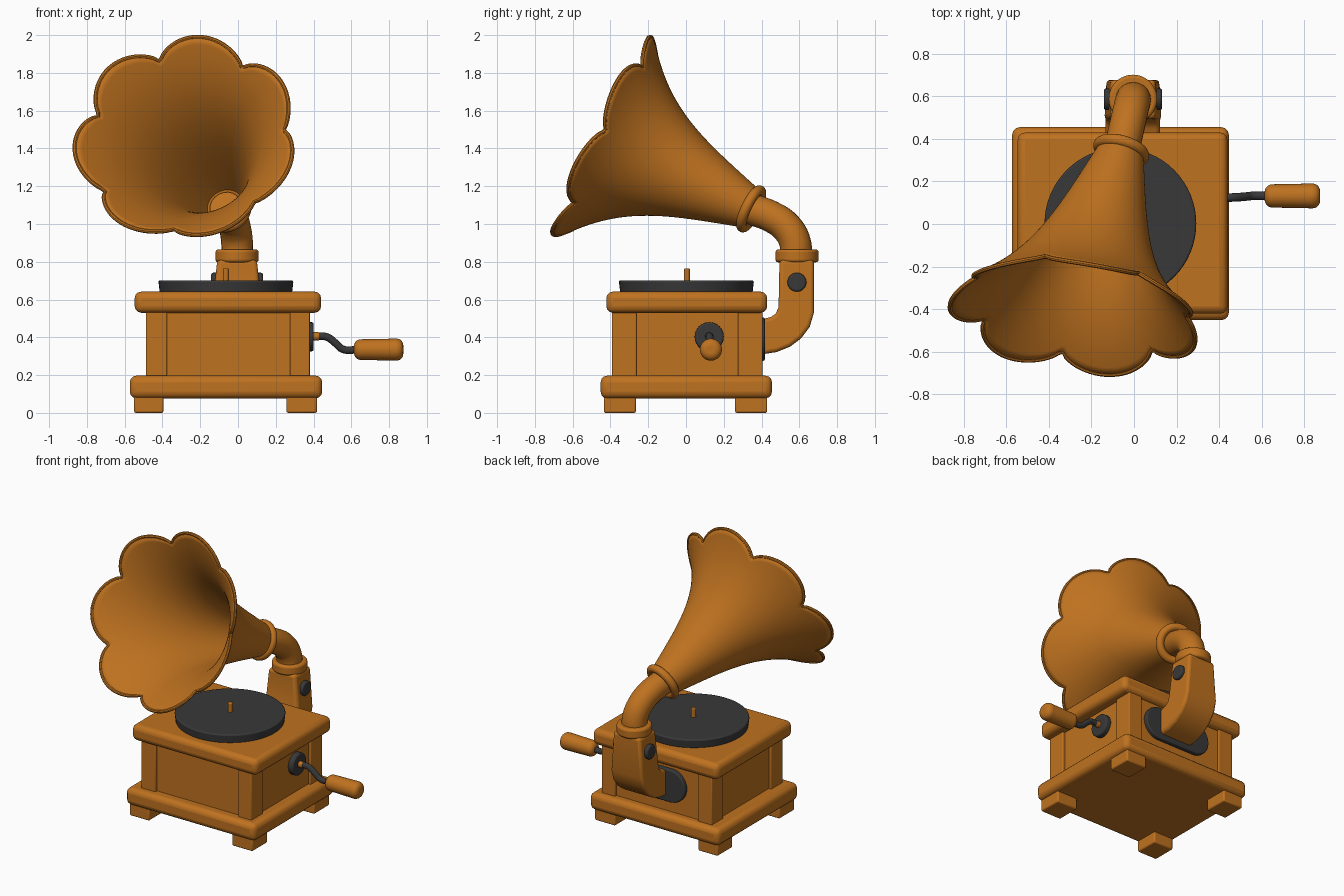
import bpy, bmesh, math
from mathutils import Vector

if "Cube" in bpy.data.objects:
    bpy.data.objects.remove(bpy.data.objects["Cube"])

def material(name, col):
    m = bpy.data.materials.new(name)
    m.diffuse_color = (*col, 1)
    m.use_nodes = True
    m.node_tree.nodes["Principled BSDF"].inputs["Base Color"].default_value = m.diffuse_color
    return m

WOOD = material("warm_orange_wood", (0.52, 0.168, 0.014))
DARK = material("dark_grey", (0.04, 0.04, 0.04))

def select(ob):
    bpy.ops.object.select_all(action='DESELECT')
    ob.select_set(True)
    bpy.context.view_layer.objects.active = ob

def finish(ob, mat, bevel=0, segs=3):
    ob.data.materials.clear()
    ob.data.materials.append(mat)
    if bevel:
        b = ob.modifiers.new("bevel", 'BEVEL')
        b.width, b.segments, b.limit_method = bevel, segs, 'ANGLE'
        b.angle_limit = math.radians(40)
    select(ob)
    bpy.ops.object.shade_smooth_by_angle(angle=math.radians(40))
    return ob

def from_bmesh(name, bm):
    bmesh.ops.recalc_face_normals(bm, faces=bm.faces)
    me = bpy.data.meshes.new(name)
    bm.to_mesh(me)
    bm.free()
    ob = bpy.data.objects.new(name, me)
    bpy.context.collection.objects.link(ob)
    return ob

def box(name, lo, hi, mat, bevel=0):
    lo, hi = Vector(lo), Vector(hi)
    bpy.ops.mesh.primitive_cube_add(size=1)
    ob = bpy.context.object
    ob.name = name
    c, s = (lo + hi) / 2, hi - lo
    for v in ob.data.vertices:
        v.co = Vector([v.co[i] * s[i] + c[i] for i in range(3)])
    return finish(ob, mat, bevel)

def rod(name, a, b, r, mat, bevel=0, r2=None, n=48, segs=3):
    a, b = Vector(a), Vector(b)
    d = b - a
    bpy.ops.mesh.primitive_cone_add(vertices=n, radius1=r, radius2=r if r2 is None else r2,
                                    depth=d.length, location=(a + b) / 2,
                                    rotation=d.to_track_quat('Z', 'Y').to_euler())
    ob = bpy.context.object
    ob.name = name
    return finish(ob, mat, bevel, segs)

def prism(name, pts, direction, mat, bevel=0):
    bm = bmesh.new()
    f = bm.faces.new([bm.verts.new(p) for p in pts])
    ext = bmesh.ops.extrude_face_region(bm, geom=[f])
    bmesh.ops.translate(bm, vec=direction,
                        verts=[g for g in ext['geom'] if isinstance(g, bmesh.types.BMVert)])
    return finish(from_bmesh(name, bm), mat, bevel)

def tube(name, pts, r, mat, closed=False):
    cu = bpy.data.curves.new(name, 'CURVE')
    cu.dimensions, cu.bevel_depth = '3D', r
    cu.bevel_resolution = 2 if closed else 8
    cu.use_fill_caps = True
    if closed:
        sp = cu.splines.new('POLY')
        sp.points.add(len(pts) - 1)
        for p, v in zip(sp.points, pts):
            p.co = (*v, 1)
        sp.use_cyclic_u = True
    else:
        sp = cu.splines.new('BEZIER')
        sp.resolution_u = 8
        sp.bezier_points.add(len(pts) - 1)
        for bp, p in zip(sp.bezier_points, pts):
            bp.co = p
            bp.handle_left_type = bp.handle_right_type = 'AUTO'
    ob = bpy.data.objects.new(name, cu)
    bpy.context.collection.objects.link(ob)
    select(ob)
    bpy.ops.object.convert(target='MESH')
    return finish(bpy.context.object, mat)

# cabinet: slabs, recessed core, corner posts and feet
box("lower_slab", (-.573, -.452, .077), (.446, .455, .197), WOOD, .035)
box("cabinet_core", (-.468, -.373, .18), (.362, .388, .55), WOOD)
box("upper_slab", (-.547, -.422, .53), (.44, .43, .642), WOOD, .035)
for i, (x0, x1) in enumerate(((-.487, -.375), (.275, .38))):
    for j, (y0, y1) in enumerate(((-.392, -.262), (.275, .405))):
        box(f"corner_post_{i}{j}", (x0, y0, .18), (x1, y1, .55), WOOD, .006)
for i, (x0, x1) in enumerate(((-.55, -.395), (.257, .418))):
    for j, (y0, y1) in enumerate(((-.435, -.265), (.26, .43))):
        box(f"foot_{i}{j}", (x0, y0, 0), (x1, y1, .09), WOOD, .01)

# turntable and spindle
rod("turntable", (-.064, .002, .635), (-.064, .002, .702), .35, DARK, .01, .358, 64)
rod("spindle", (-.064, .005, .69), (-.064, .005, .765), .016, WOOD, .006)

# crank
rod("crank_plate", (.355, .123, .403), (.40, .123, .403), .077, DARK, .01)
rod("crank_hub", (.39, .123, .405), (.43, .123, .405), .022, WOOD, .005)
tube("crank_rod", [(.40, .123, .405), (.47, .125, .402), (.515, .128, .37),
                   (.555, .132, .337), (.64, .132, .335)], .02, DARK)
rod("crank_handle", (.614, .132, .335), (.875, .132, .335), .054, WOOD, .036, .059, segs=5)

# back plate: a wide rounded oval
oval = []
for k in range(32):
    a = 2 * math.pi * (k + .5) / 32
    oval.append((-.02 + .115 * math.cos(a) + math.copysign(.145, math.cos(a)),
                 .38, .39 + .115 * math.sin(a)))
prism("back_plate", oval, (0, .037, 0), DARK, .008)

# curved bracket arm (wider below), bolts and collar
arm = [(.40, .31), (.48, .322), (.55, .35), (.61, .395), (.655, .455), (.677, .53), (.677, .81),
       (.495, .81), (.49, .56), (.475, .525), (.45, .508), (.40, .495)]
bracket = prism("bracket_arm", [(-.11, y, z) for y, z in arm], (.21, 0, 0), WOOD, .02)
for v in bracket.data.vertices:
    if v.co.z < .6:
        v.co.x = -.005 + (v.co.x + .005) * 1.22
rod("bracket_bolts", (-.142, .587, .692), (.132, .587, .692), .05, DARK, .01)
rod("bracket_collar", (-.005, .588, .797), (-.005, .588, .866), .114, WOOD, .015)

# horn start point, centre-line direction and mouth-facing direction
P = Vector((-.06, .345, 1.08))
A = Vector((-.243, -.871, .42)).normalized()
B = Vector((-.12, -.89, .435)).normalized()

# elbow pipe and joint ring
tube("elbow_pipe", [(-.005, .58, .80), (-.005, .578, .90), (-.017, .53, .985),
                    (-.035, .45, 1.04), P, P + A * .03], .084, WOOD)
bpy.ops.mesh.primitive_torus_add(location=P, rotation=A.to_track_quat('Z', 'Y').to_euler(),
                                 major_radius=.108, minor_radius=.027,
                                 major_segments=48, minor_segments=16)
bpy.context.object.name = "joint_ring"
finish(bpy.context.object, WOOD)

# flared horn with seven petal lobes cut into the rim, turning towards the mouth direction
N, M = 168, 36
bm = bmesh.new()
rings = []
for i in range(M + 1):
    ring = []
    for k in range(N):
        t = 2 * math.pi * k / N
        s = (.825 + .075 * abs(math.cos(3.5 * (t - math.radians(5)))) ** .6) * i / M
        x = s / .9
        r = .1 + .492 * (.52 * x + .48 * x ** 4)
        face = A.lerp(B, min(1, x)).normalized()
        up = (Vector((0, 0, 1)) - face * face.z).normalized()
        side = up.cross(face)
        ring.append(bm.verts.new(P + A * s + (up * math.cos(t) + side * math.sin(t)) * r))
    rings.append(ring)
for a, b in zip(rings, rings[1:]):
    for k in range(N):
        n = (k + 1) % N
        bm.faces.new((a[k], a[n], b[n], b[k]))
horn = from_bmesh("flared_horn", bm)
so = horn.modifiers.new("thickness", 'SOLIDIFY')
so.thickness, so.offset = .016, 0
finish(horn, WOOD)

# rolled bead along the horn rim
tube("horn_rim", [v.co for v in horn.data.vertices[M * N:]], .011, WOOD, closed=True)
